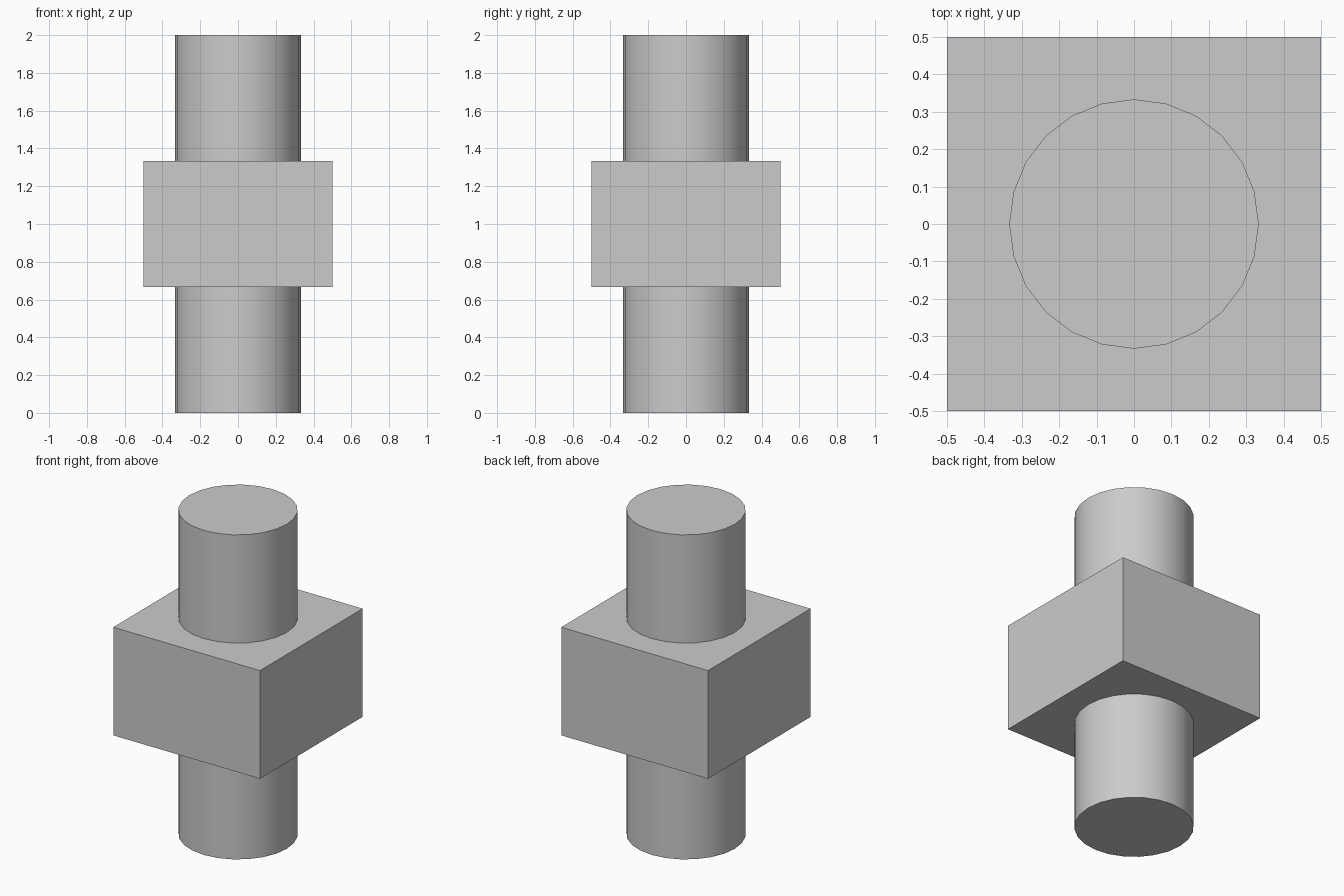
import bpy
import math

cube = bpy.data.objects.get("Cube")
if cube:
    bpy.data.objects.remove(cube, do_unlink=True)

HEIGHT = 2.0
SHAFT_RADIUS = 1 / 3
BLOCK_SIZE = (1.0, 1.0, 2 / 3)

# Single plain grey
grey = bpy.data.materials.new("light_grey")
grey.use_nodes = True
colour = (0.6, 0.6, 0.6, 1.0)
grey.diffuse_color = colour
grey.node_tree.nodes["Principled BSDF"].inputs["Base Color"].default_value = colour


def finish(name):
    obj = bpy.context.object
    obj.name = obj.data.name = name
    obj.data.materials.append(grey)
    return obj


# Round shaft running the full height through the block
bpy.ops.mesh.primitive_cylinder_add(
    vertices=24, radius=SHAFT_RADIUS, depth=HEIGHT, location=(0, 0, HEIGHT / 2))
finish("shaft")
bpy.ops.object.shade_smooth_by_angle(angle=math.radians(30))

# Square block around the middle
bpy.ops.mesh.primitive_cube_add(size=1, location=(0, 0, HEIGHT / 2))
block = finish("middle_block")
block.scale = BLOCK_SIZE
bpy.ops.object.transform_apply(location=False, rotation=False, scale=True)
